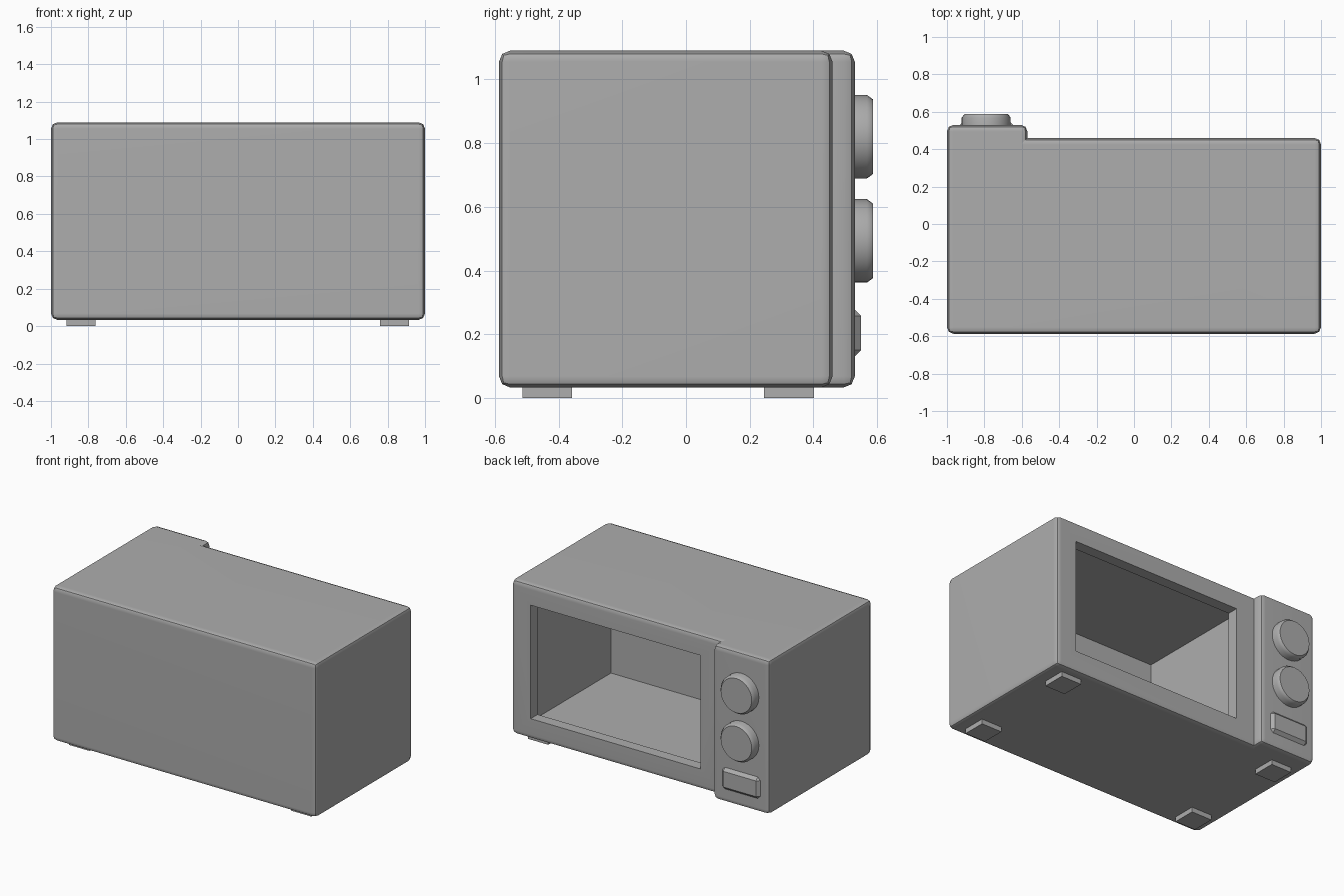
import bpy, bmesh, math
from mathutils import Matrix, Vector

old = bpy.data.objects.get("Cube")
if old:
    bpy.data.objects.remove(old, do_unlink=True)

# One plain grey finish for every part
SHADE = (0.42, 0.42, 0.42, 1)
grey = bpy.data.materials.new("plain_grey")
grey.use_nodes = True
grey.diffuse_color = SHADE
grey.node_tree.nodes["Principled BSDF"].inputs["Base Color"].default_value = SHADE


def finish(bm, name):
    bmesh.ops.recalc_face_normals(bm, faces=bm.faces)
    mesh = bpy.data.meshes.new(name)
    bm.to_mesh(mesh)
    bm.free()
    mesh.materials.append(grey)
    obj = bpy.data.objects.new(name, mesh)
    bpy.context.collection.objects.link(obj)
    return obj


def activate(obj):
    bpy.ops.object.select_all(action='DESELECT')
    obj.select_set(True)
    bpy.context.view_layer.objects.active = obj


def smooth(obj, degrees=30):
    """Smooth shading that keeps sharp edges and leaves the large faces flat."""
    activate(obj)
    bpy.ops.object.shade_smooth_by_angle(angle=math.radians(degrees))
    obj.modifiers.new("flat_faces", 'WEIGHTED_NORMAL').keep_sharp = True


def box(name, x, y, z, chamfer=0):
    """Box from (min, max) ranges; chamfer cuts the edges on its +y end."""
    bm = bmesh.new()
    bmesh.ops.create_cube(bm, size=1)
    for v in bm.verts:
        v.co = Vector([r[1] if c > 0 else r[0] for c, r in zip(v.co, (x, y, z))])
    if chamfer:
        edges = [e for e in bm.edges if any(v.co.y > y[1] - 0.001 for v in e.verts)]
        bmesh.ops.bevel(bm, geom=edges, offset=chamfer, segments=1, affect='EDGES')
    return finish(bm, name)


# Casing: plan outline with the control panel standing proud, raised and rounded
LEFT, STEP, REAR, DOOR, PANEL = 1.0, -0.57, -0.587, 0.46, 0.53
BASE, TOP = 0.033, 1.09
outline = [(-LEFT, REAR), (LEFT, REAR), (LEFT, DOOR), (STEP, DOOR), (STEP, PANEL), (-LEFT, PANEL)]
bm = bmesh.new()
floor = bm.faces.new([bm.verts.new((x, y, BASE)) for x, y in outline])
walls = bmesh.ops.extrude_face_region(bm, geom=[floor], use_keep_orig=True)
for v in walls["geom"]:
    if isinstance(v, bmesh.types.BMVert):
        v.co.z = TOP
bmesh.ops.recalc_face_normals(bm, faces=bm.faces)
inner = Vector((STEP, DOOR))
rounded = [e for e in bm.edges if not all((v.co.xy - inner).length < 0.001 for v in e.verts)]
bmesh.ops.bevel(bm, geom=rounded, offset=0.05, segments=2, profile=0.5,
                affect='EDGES', clamp_overlap=True)
casing = finish(bm, "casing")

# Cooking cavity, then the slightly smaller door opening
cutters = [
    box("cavity_cutter", (-0.53, 0.895), (-0.47, 0.385), (0.12, 1.0)),
    box("window_cutter", (-0.433, 0.85), (0.3, 0.7), (0.176, 0.95)),
]
for cutter in cutters:
    cutter.hide_render = True
    mod = casing.modifiers.new("cut", 'BOOLEAN')
    mod.operation = 'DIFFERENCE'
    mod.solver = 'EXACT'
    mod.object = cutter
    activate(casing)
    bpy.ops.object.modifier_apply(modifier=mod.name)
    bpy.data.objects.remove(cutter, do_unlink=True)
smooth(casing)

# Two round dials, each with a softly shaded chamfer around a flat face
for name, z in (("upper_dial", 0.82), ("lower_dial", 0.493)):
    bm = bmesh.new()
    bmesh.ops.create_cone(bm, cap_ends=True, segments=32, radius1=0.131, radius2=0.131, depth=0.06)
    bm.normal_update()
    cap = [f for f in bm.faces if f.normal.z > 0.9]
    bmesh.ops.inset_region(bm, faces=cap, thickness=0.014, depth=0.019)
    bmesh.ops.transform(bm, verts=bm.verts, matrix=Matrix.Translation((-0.79, 0.538, z))
                        @ Matrix.Rotation(-math.pi / 2, 4, 'X'))
    smooth(finish(bm, name), 45)

# Door release button
smooth(box("door_button", (-0.932, -0.645), (0.5, 0.55), (0.13, 0.277), chamfer=0.02))

# Four square feet
for side, x in (("right", -0.84), ("left", 0.836)):
    for end, y in (("front", -0.435), ("back", 0.323)):
        box(f"{end}_{side}_foot", (x - 0.077, x + 0.077), (y - 0.078, y + 0.078), (0, 0.05))
